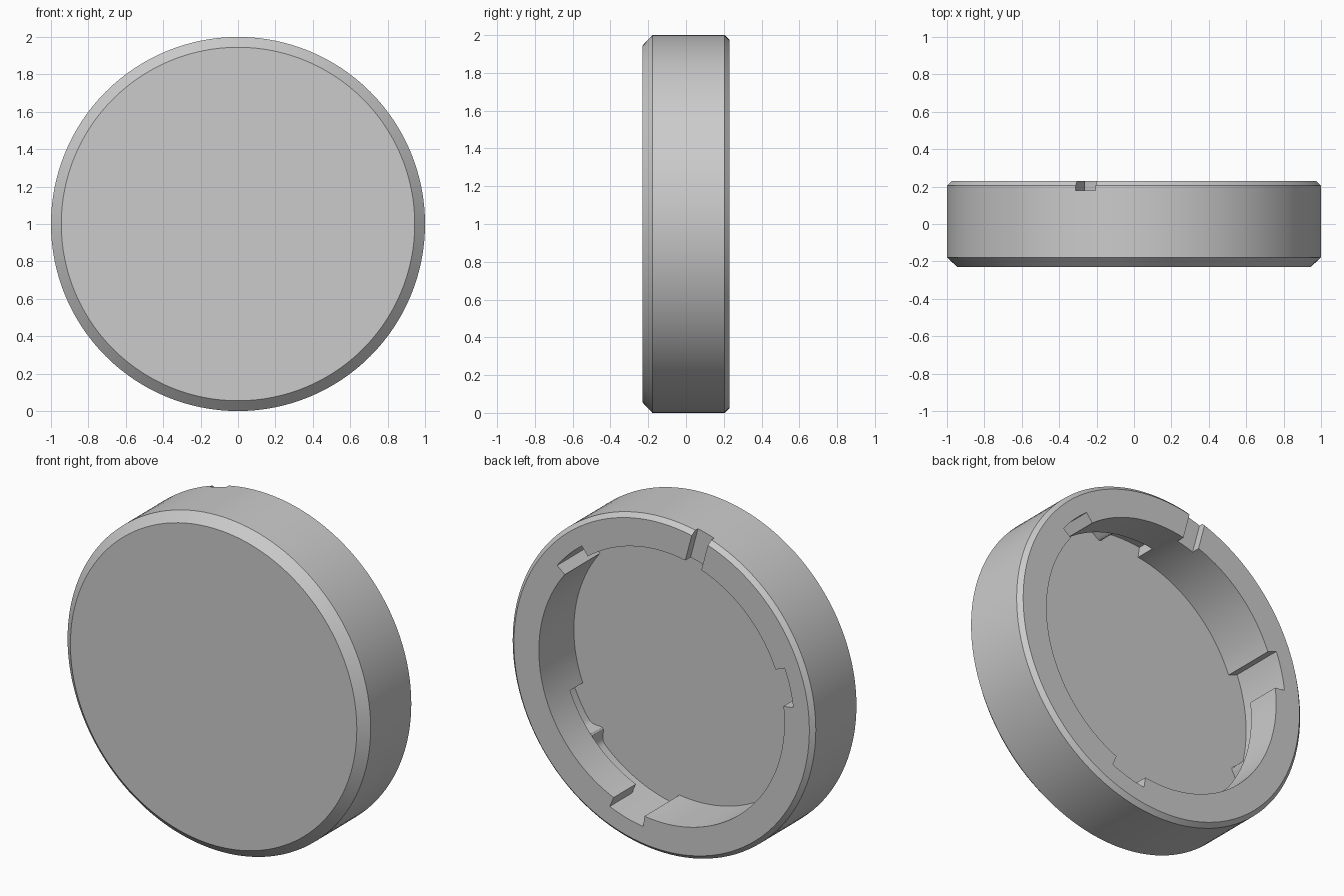
import bpy
import bmesh
from math import cos, sin, exp, radians, tau

cube = bpy.data.objects.get("Cube")
if cube:
    bpy.data.objects.remove(cube)

SEGMENTS = 128
BACK, FLOOR, LIP_UNDER = 0.23, -0.10, 0.02   # depths along y
LIP_R, RECESS_R = 0.81, 0.875                # inner radii

grey = bpy.data.materials.new("plain_grey")
grey.use_nodes = True
grey.diffuse_color = (0.6, 0.6, 0.6, 1)
grey.node_tree.nodes["Principled BSDF"].inputs["Base Color"].default_value = (0.6, 0.6, 0.6, 1)


def polar(r, angle):
    return r * cos(angle), r * sin(angle)


def circle(r):
    return [polar(r, tau * i / SEGMENTS) for i in range(SEGMENTS)]


def loft(name, rings):
    """Closed solid through (y, outline) rings."""
    bm = bmesh.new()
    loops = [[bm.verts.new((x, y, z + 1)) for x, z in outline] for y, outline in rings]
    for a, b in zip(loops, loops[1:]):
        for i in range(len(a)):
            j = (i + 1) % len(a)
            bm.faces.new((a[i], a[j], b[j], b[i]))
    bm.faces.new(loops[0])
    bm.faces.new(loops[-1])
    bmesh.ops.recalc_face_normals(bm, faces=bm.faces)
    mesh = bpy.data.meshes.new(name)
    bm.to_mesh(mesh)
    bm.free()
    mesh.materials.append(grey)
    obj = bpy.data.objects.new(name, mesh)
    bpy.context.collection.objects.link(obj)
    return obj


def sector(start, sweep, bump_at=None):
    """Ring sector outline; an optional rounded detent bulges inward."""
    steps = int(sweep * 1.5)
    outer = []
    for i in range(steps + 1):
        a = sweep * i / steps
        r = RECESS_R
        if bump_at is not None:
            r -= 0.055 * exp(-((a - bump_at) / 2.6) ** 2)
        outer.append(polar(r, radians(start + a)))
    inner = [polar(0.7, radians(start + sweep * i / 6)) for i in range(6, -1, -1)]
    return outer + inner


# Chamfered disc
cap = loft("cap_body", [(-BACK, circle(0.945)), (-0.178, circle(1)),
                        (0.205, circle(1)), (BACK, circle(0.975))])

# Cavity, bayonet slots and undercuts
cutters = [loft("cavity_cutter", [(FLOOR, circle(LIP_R)), (0.3, circle(LIP_R))])]
for start in (38, 158, 278):
    slot = sector(start, 15)
    undercut = sector(start, 60, 41)
    cutters.append(loft("slot_cutter", [(FLOOR, slot), (0.3, slot)]))
    cutters.append(loft("undercut_cutter", [(FLOOR, undercut), (LIP_UNDER, undercut)]))

# Index notch across the back rim
c, s = polar(1, radians(105))
notch = [(r * c - w * s, r * s + w * c)
         for r, w in ((0.7, -0.055), (1.1, -0.055), (1.1, 0.055), (0.7, 0.055))]
cutters.append(loft("notch_cutter", [(0.18, notch), (0.3, notch)]))

bpy.ops.object.select_all(action='DESELECT')
cap.select_set(True)
bpy.context.view_layer.objects.active = cap
for cutter in cutters:
    cutter.hide_render = True
    mod = cap.modifiers.new("cut", 'BOOLEAN')
    mod.operation = 'DIFFERENCE'
    mod.solver = 'EXACT'
    mod.object = cutter
    bpy.ops.object.modifier_apply(modifier=mod.name)
    bpy.data.objects.remove(cutter)

bpy.ops.object.shade_smooth_by_angle(angle=radians(25))
